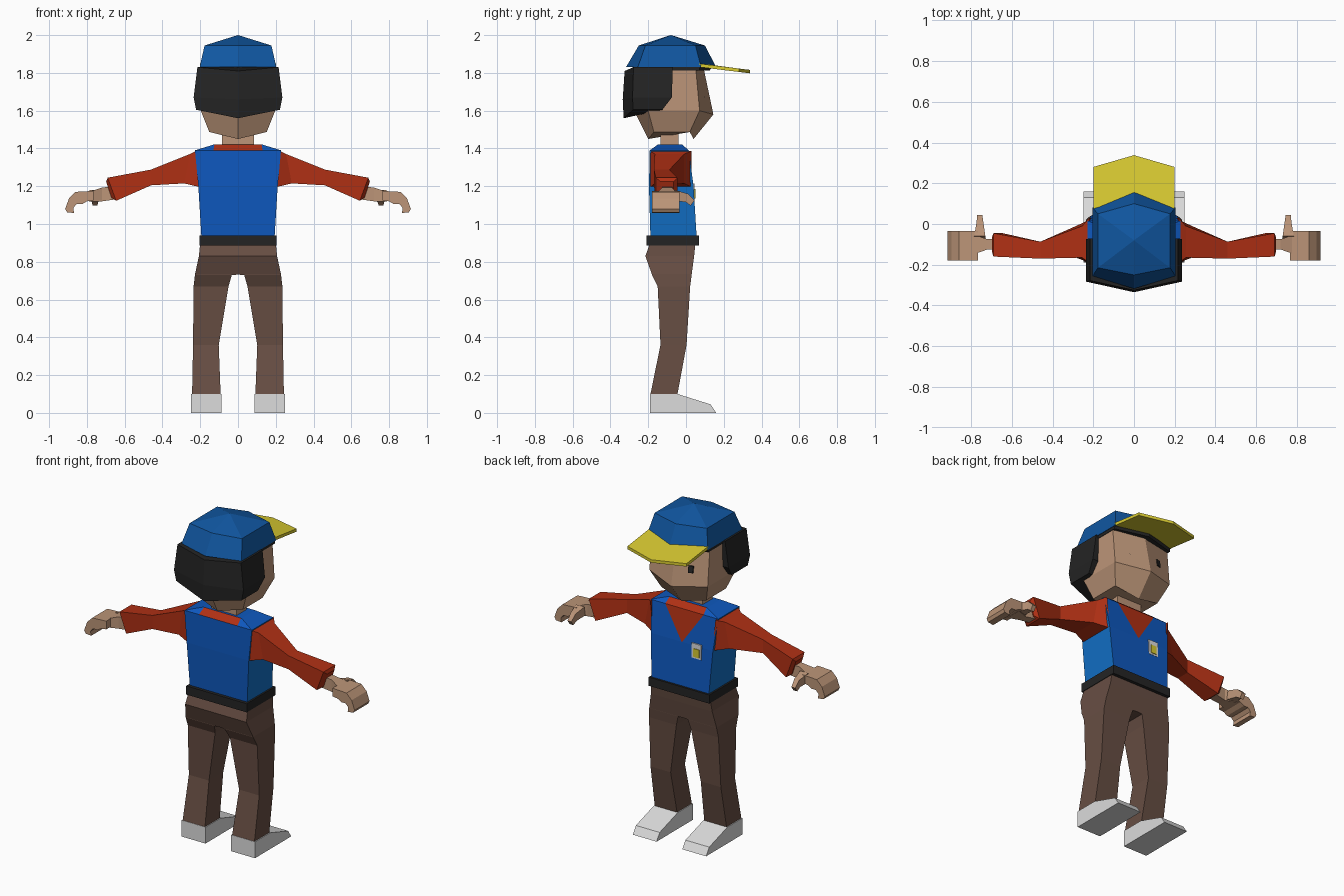
import bpy, bmesh
from mathutils import Vector

if "Cube" in bpy.data.objects:
    bpy.data.objects.remove(bpy.data.objects["Cube"])


def material(name, r, g, b):
    m = bpy.data.materials.new(name)
    m.diffuse_color = [((c / 255 + 0.055) / 1.055) ** 2.4 if c > 10 else c / 255 / 12.92
                       for c in (r, g, b)] + [1]
    m.use_nodes = True
    m.node_tree.nodes["Principled BSDF"].inputs["Base Color"].default_value = m.diffuse_color
    return m


CAP = material("cap_blue", 16, 86, 160)
VEST = material("vest_blue", 14, 88, 190)
SIDE = material("side_blue", 18, 110, 196)
RED = material("shirt_red", 176, 48, 20)
SKIN = material("skin", 188, 149, 120)
BLACK = material("black", 36, 36, 36)
BROWN = material("trouser_brown", 103, 78, 67)
WHITE = material("shoe_white", 220, 220, 220)
YELLOW = material("yellow", 218, 204, 50)


def finish(name, bm, mats, mirror=False):
    bmesh.ops.remove_doubles(bm, verts=bm.verts, dist=0.0005)
    bmesh.ops.recalc_face_normals(bm, faces=bm.faces)
    me = bpy.data.meshes.new(name)
    bm.to_mesh(me)
    bm.free()
    for m in mats:
        me.materials.append(m)
    ob = bpy.data.objects.new(name, me)
    bpy.context.collection.objects.link(ob)
    if mirror:
        ob.modifiers.new("mirror", "MIRROR").use_mirror_merge = False
    return ob


def loft(name, rings, mats, mirror=False, rule=None):
    """Skin matching rings of points; rule(level, side) picks a material."""
    bm = bmesh.new()
    loops = [[bm.verts.new(p) for p in r] for r in rings]
    n = len(loops[0])
    for k in range(len(loops) - 1):
        a, b = loops[k], loops[k + 1]
        for i in range(n):
            j = (i + 1) % n
            f = bm.faces.new((a[i], a[j], b[j], b[i]))
            f.material_index = rule(k, i) if rule else 0
    bm.faces.new(loops[0])
    bm.faces.new(loops[-1])
    return finish(name, bm, mats, mirror)


def rect(x0, x1, y0, y1, z):
    return [(x0, y0, z), (x1, y0, z), (x1, y1, z), (x0, y1, z)]


def box(name, x0, x1, y0, y1, z0, z1, mat, mirror=False):
    return loft(name, [rect(x0, x1, y0, y1, z0), rect(x0, x1, y0, y1, z1)], [mat], mirror)


def section(x, y0, y1, z0, z1, lean=0):
    """Box section across an arm, its top pushed outward by lean."""
    return [(x, y0, z0), (x, y1, z0), (x + lean, y1, z1), (x + lean, y0, z1)]


def hexring(w, front, fside, bside, back, z, zside=None):
    s = z if zside is None else zside
    return [(0, front, z), (w, fside, s), (w, bside, s), (0, back, z), (-w, bside, s), (-w, fside, s)]


# Shoes
shoe = [(-.19, 0), (-.19, .1), (-.045, .1), (.13, .045), (.16, 0)]
loft("shoes", [[(x, y, z) for y, z in shoe] for x in (.087, .248)], [WHITE], True)

# Trousers, one leg mirrored
loft("trousers", [rect(*r) for r in (
    (.092, .243, -.188, -.045, .1), (.102, .238, -.135, .003, .36), (.05, .235, -.15, .022, .67),
    (.033, .228, -.18, .03, .73), (0, .228, -.18, .03, .732), (0, .207, -.215, .043, .83),
    (0, .2, -.19, .05, .9))], [BROWN], True)

# Belt
box("belt", -.205, .205, -.208, .068, .887, .94, BLACK)


# Vest with red collar and V neck
def torso_ring(w, m, y0, y1, z):
    return [(-w, y0, z), (-m, y0, z), (m, y0, z), (w, y0, z),
            (w, y1, z), (m, y1, z), (-m, y1, z), (-w, y1, z)]


def torso_rule(level, side):
    if level == 2:
        return 2 if side in (1, 5) else 0
    if level == 1 and side == 5:
        return 2
    return 1 if side in (3, 7) else 0


loft("vest", [torso_ring(.193, .002, -.188, .057, .92), torso_ring(.21, .002, -.196, .04, 1.2),
              torso_ring(.228, .13, -.192, .015, 1.39), torso_ring(.13, .125, -.15, -.02, 1.42)],
     [VEST, SIDE, RED], rule=torso_rule)

# Chest badge: white card with a yellow centre
loft("badge_card", [rect(-.135, -.07, .035, .046, 1.125), rect(-.135, -.07, .035, .046, 1.215)], [WHITE])
box("badge_centre", -.122, -.083, .04, .05, 1.135, 1.185, YELLOW)

# Sleeves
loft("sleeves", [section(.2, -.19, .03, 1.195, 1.387, .02), section(.285, -.165, -.01, 1.215, 1.37, -.03),
                 section(.46, -.17, -.087, 1.205, 1.288), section(.645, -.16, -.045, 1.123, 1.245, .045),
                 section(.67, -.135, -.065, 1.14, 1.225, .028)], [RED], True)

# Wrists, curled hands and thumbs
loft("wrists", [section(.65, -.128, -.07, 1.13, 1.2), section(.72, -.125, -.075, 1.12, 1.193),
                section(.79, -.15, -.05, 1.12, 1.17)], [SKIN], True)
hand = [(.765, 1.175), (.86, 1.17), (.895, 1.135), (.915, 1.08), (.905, 1.062), (.868, 1.058),
        (.872, 1.085), (.855, 1.105), (.825, 1.105), (.8, 1.12), (.765, 1.125)]
loft("hands", [[(x, y, z) for x, z in hand] for y in (-.18, -.035)], [SKIN], True)
loft("thumbs", [[(.73, -.07, 1.125), (.785, -.07, 1.125), (.785, -.06, 1.18), (.73, -.06, 1.18)],
                [(.74, 0, 1.115), (.773, 0, 1.115), (.773, .01, 1.16), (.74, .01, 1.16)],
                [(.745, .025, 1.097), (.77, .025, 1.097), (.77, .045, 1.125), (.745, .045, 1.125)]],
     [SKIN], True)

# Neck and head
box("neck", -.085, .085, -.135, -.04, 1.4, 1.48, SKIN)
loft("head", [hexring(.152, .04, .02, -.17, -.2, 1.45, 1.487), hexring(.197, .145, .072, -.2, -.265, 1.58, 1.6),
              hexring(.197, .09, .05, -.2, -.25, 1.84)], [SKIN])


# Eyes as thin plates lying on the angled face
def on_face(x, z, out):
    front = .145 - .055 * (z - 1.58) / .26
    side = .072 - .022 * (z - 1.6) / .24
    return Vector((x, front + (side - front) * x / .197 + out, z))


corners = [(.085, 1.67), (.112, 1.67), (.112, 1.71), (.085, 1.71)]
loft("eyes", [[on_face(x, z, o) for x, z in corners] for o in (-.003, .005)], [BLACK], True)


# Hair around the back and sides of the head, plus the rim under the cap
def hair_ring(w, front, side, back, zs, zc):
    return [(-w, front, zs), (-w, side, zs), (0, back, zc), (w, side, zs), (w, front, zs)]


loft("hair", [hair_ring(.222, -.125, -.28, -.33, 1.605, 1.56), hair_ring(.235, -.075, -.283, -.335, 1.67, 1.66),
              hair_ring(.215, -.07, -.278, -.325, 1.83, 1.81)], [BLACK])
loft("hair_rim", [hexring(.2, .125, .07, -.2, -.28, 1.812), hexring(.2, .14, .075, -.2, -.28, 1.835)], [BLACK])

# Cap crown rising to a point
loft("cap", [hexring(.203, .16, .08, -.255, -.318, 1.83), hexring(.177, .1, .05, -.215, -.25, 1.945),
             hexring(.001, -.079, -.079, -.081, -.081, 2)], [CAP])

# Cap brim with a pointed front
brim = [(-.2, .07, 1.845), (0, .1, 1.843), (.2, .07, 1.845), (.2, .28, 1.819), (0, .338, 1.812), (-.2, .28, 1.819)]
loft("brim", [[(x, y, z + d) for x, y, z in brim] for d in (-.014, .004)], [YELLOW])
